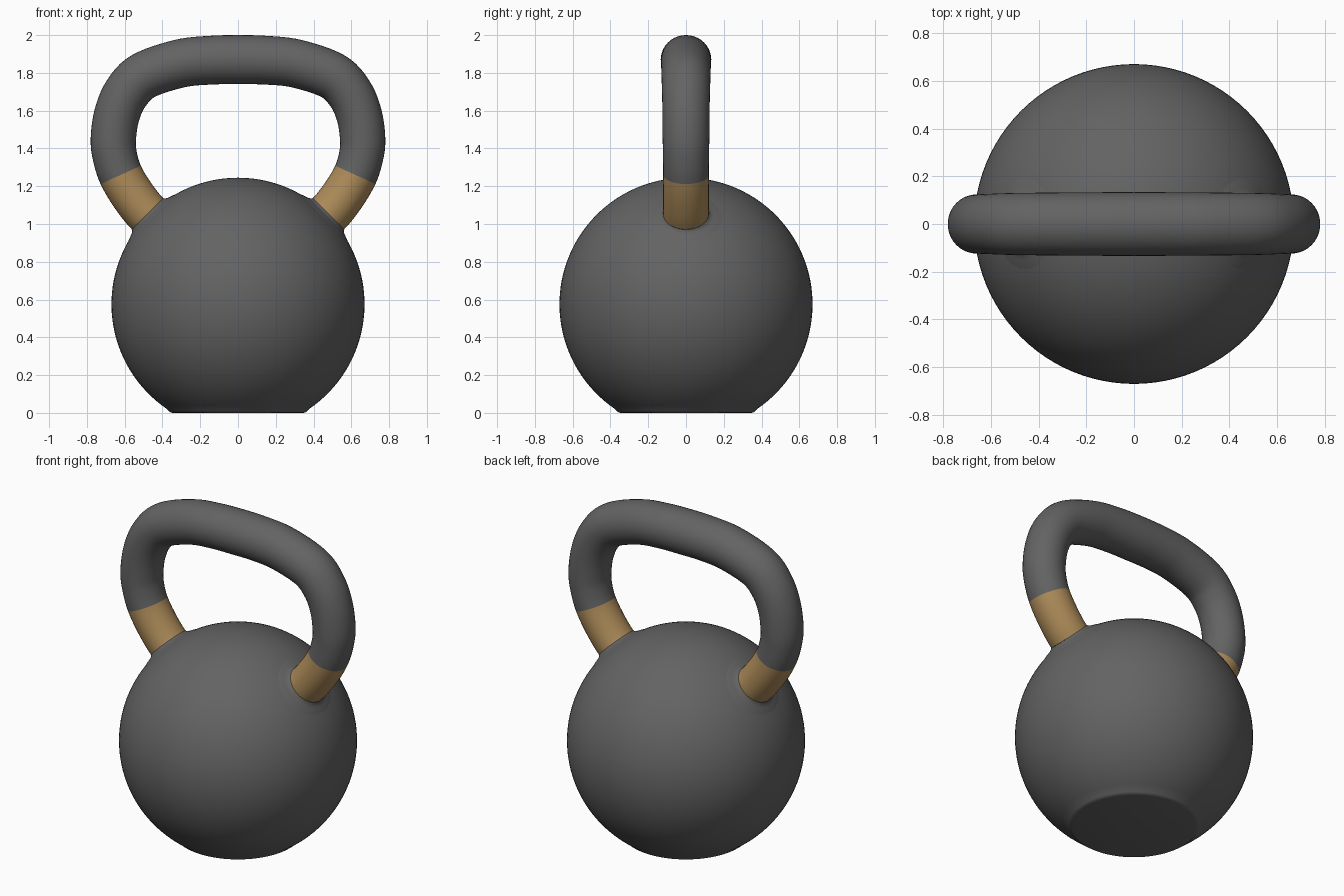
import bpy, bmesh, math
from mathutils import Vector

if "Cube" in bpy.data.objects:
    bpy.data.objects.remove(bpy.data.objects["Cube"])

BALL_R, BALL_Z = 0.67, 0.575
DEPTH = Vector((0, 1.03, 0))   # handle section is slightly deeper than wide


def bridge(bm, rings):
    n = len(rings[0])
    for a, b in zip(rings, rings[1:]):
        for i in range(n):
            j = (i + 1) % n
            bm.faces.new((a[i], a[j], b[j], b[i]))


def ring(bm, centre, u, v, r, n):
    return [bm.verts.new(centre + r * (u * math.cos(2 * math.pi * i / n)
                                       + v * math.sin(2 * math.pi * i / n))) for i in range(n)]


def finish(name, bm, mat, mirror=False):
    bmesh.ops.recalc_face_normals(bm, faces=bm.faces)
    me = bpy.data.meshes.new(name)
    bm.to_mesh(me)
    bm.free()
    me.materials.append(mat)
    ob = bpy.data.objects.new(name, me)
    bpy.context.collection.objects.link(ob)
    if mirror:
        ob.modifiers.new("mirror", 'MIRROR').use_axis[0] = True
    bpy.ops.object.select_all(action='DESELECT')
    ob.select_set(True)
    bpy.context.view_layer.objects.active = ob
    bpy.ops.object.shade_smooth_by_angle(angle=math.radians(35))


def revolve(bm, profile, origin, axis, v, n):
    """Rings of (radius, height) pairs around an axis in the xz plane."""
    axis = axis.normalized()
    u = v.normalized().cross(axis)
    rings = [ring(bm, origin + axis * h, u, v, r, n) for r, h in profile]
    bridge(bm, rings)
    return rings


def smooth_path(pts, steps=6):
    """Catmull-Rom through (x, z, radius) points, first and last are guides."""
    out = []
    for p0, p1, p2, p3 in zip(pts, pts[1:], pts[2:], pts[3:]):
        for k in range(steps):
            t = k / steps
            out.append(0.5 * (2 * p1 + (p2 - p0) * t + (2 * p0 - 5 * p1 + 4 * p2 - p3) * t * t
                              + (3 * p1 - p0 - 3 * p2 + p3) * t ** 3))
    out.append(pts[-2].copy())
    return out


def sweep(bm, path, first, last, n=40):
    rings = []
    for k in range(first, last + 1):
        x, z, r = path[k]
        d = path[min(k + 1, len(path) - 1)] - path[max(k - 1, 0)]
        side = Vector((-d.y, 0, d.x)).normalized()
        rings.append(ring(bm, Vector((x, 0, z)), side, DEPTH, r, n))
    bridge(bm, rings)


def material(name, colour):
    m = bpy.data.materials.new(name)
    m.diffuse_color = (*colour, 1)
    m.use_nodes = True
    m.node_tree.nodes["Principled BSDF"].inputs["Base Color"].default_value = m.diffuse_color
    return m


gold = material("gold_band", (0.42, 0.26, 0.10))
iron = material("dark_iron", (0.125, 0.125, 0.125))

# Ball with a flat, slightly rounded foot
profile = [(0.345, 0), (0.358, 0.003), (0.367, 0.01)]
start = math.asin((0.02 - BALL_Z) / BALL_R)
N = 48
for k in range(N):
    a = start + (math.pi / 2 - start) * k / N
    profile.append((BALL_R * math.cos(a), BALL_Z + BALL_R * math.sin(a)))
bm = bmesh.new()
rings = revolve(bm, profile, Vector(), Vector((0, 0, 1)), Vector((0, 1, 0)), 96)
bm.faces.new(rings[0])
pole = bm.verts.new((0, 0, BALL_Z + BALL_R))
for i in range(96):
    bm.faces.new((rings[-1][i], rings[-1][(i + 1) % 96], pole))
finish("ball", bm, iron)

# Handle centreline, right half from the ball upwards: x, z, radius
half = [(0.390, 0.985, .117), (0.477, 1.052, .117), (0.557, 1.152, .117), (0.621, 1.260, .117),
        (0.652, 1.360, .118), (0.660, 1.450, .120), (0.642, 1.575, .121), (0.593, 1.690, .123),
        (0.500, 1.784, .126), (0.310, 1.849, .128), (0.150, 1.867, .129)]
half = [Vector(p) for p in half]
pts = half + [Vector((0, 1.870, .130))] + [Vector((-p.x, p.y, p.z)) for p in reversed(half)]
path = smooth_path(pts)
split = 12   # path index where the band meets the grip

# Grip
bm = bmesh.new()
sweep(bm, path, split, len(path) - 1 - split)
finish("handle_grip", bm, iron)

# Coloured bands
bm = bmesh.new()
sweep(bm, path, 0, split)
finish("handle_bands", bm, gold, mirror=True)

# Fillets blending the handle ends into the ball
bm = bmesh.new()
revolve(bm, [(.185, .642), (.165, .651), (.148, .657), (.134, .662), (.123, .669), (.117, .677)],
        Vector((0, 0, BALL_Z)), Vector((1, 0, 1)), DEPTH, 40)
finish("handle_fillets", bm, iron, mirror=True)
